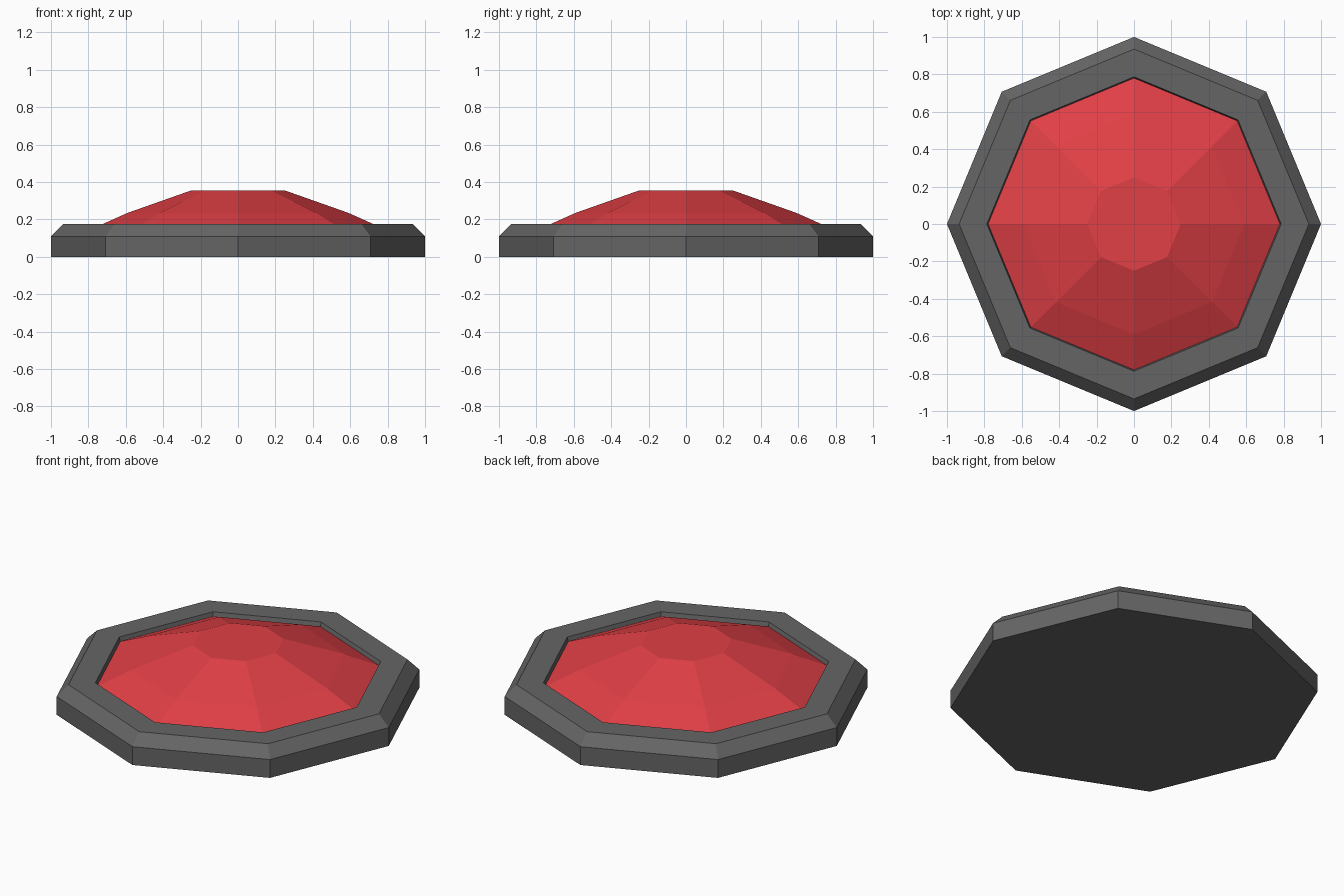
import bpy, bmesh, math

if "Cube" in bpy.data.objects:
    bpy.data.objects.remove(bpy.data.objects["Cube"])

SIDES = 8


def material(name, color):
    m = bpy.data.materials.new(name)
    m.diffuse_color = (*color, 1.0)
    m.use_nodes = True
    m.node_tree.nodes["Principled BSDF"].inputs["Base Color"].default_value = m.diffuse_color
    return m


def lathe(name, profile, mat, cap_first=False, cap_last=False):
    """Eight-sided flat-shaded solid from (radius, height) points."""
    bm = bmesh.new()
    rings = []
    for r, z in profile:
        rings.append([bm.verts.new((r * math.cos(2 * math.pi * i / SIDES),
                                    r * math.sin(2 * math.pi * i / SIDES), z))
                      for i in range(SIDES)])
    for a, b in zip(rings, rings[1:]):
        for i in range(SIDES):
            j = (i + 1) % SIDES
            bm.faces.new((a[i], a[j], b[j], b[i]))
    if cap_first:
        bm.faces.new(rings[0][::-1])
    if cap_last:
        bm.faces.new(rings[-1])
    mesh = bpy.data.meshes.new(name)
    bm.to_mesh(mesh)
    bm.free()
    mesh.materials.append(mat)
    ob = bpy.data.objects.new(name, mesh)
    bpy.context.collection.objects.link(ob)
    return ob


grey = material("dark grey", (0.13, 0.13, 0.13))
red = material("red", (0.75, 0.05, 0.06))

# Bevelled octagonal housing with a shallow inner lip and closed underside
lathe("base_frame", [(1.0, 0.0), (1.0, 0.11), (0.935, 0.175),
                     (0.787, 0.175), (0.78, 0.15)], grey, cap_first=True)

# Faceted dome with a flat top, sitting inside the lip
lathe("dome", [(0.78, 0.15), (0.59, 0.235), (0.25, 0.355)], red, cap_last=True)
